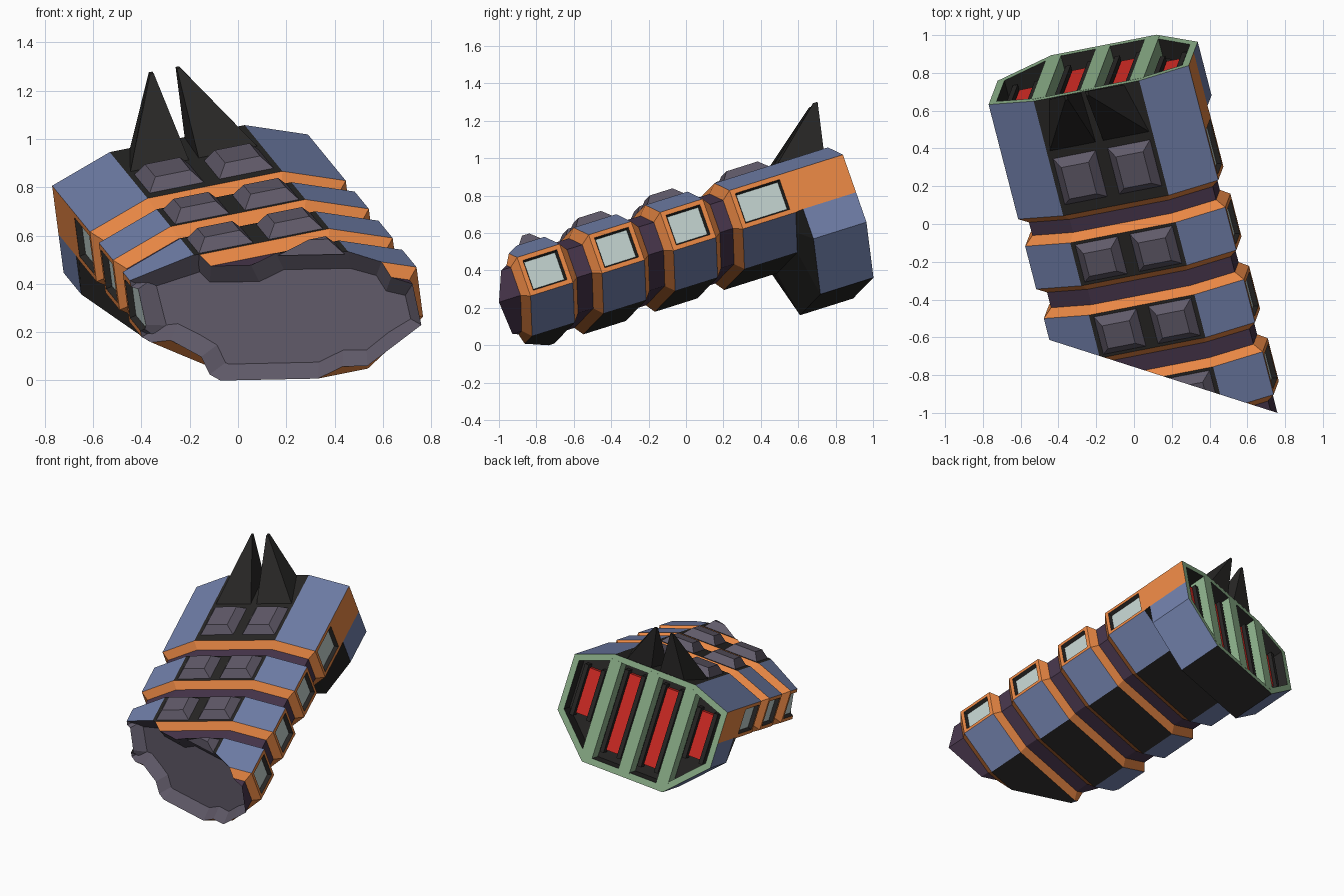
import bpy, bmesh
from mathutils import Vector, Matrix

if "Cube" in bpy.data.objects:
    bpy.data.objects.remove(bpy.data.objects["Cube"])

# Tilted ship frame: r = right, t = forward from the stern, u = up
B = Vector((-0.239, 0.926, 0.292)).normalized()
R = Vector((0.963, 0.188, 0.193))
R = (R - B * R.dot(B)).normalized()
U = R.cross(B)
C = Vector((-0.211, 0.8125, 0.6925))


def P(r, t, u):
    return C - B * t + R * r + U * u


def rgb(*c):
    return tuple((v / 255) ** 2.2 for v in c) + (1,)


MATS = []
NAMES = ["blue", "orange", "purple", "dark", "green", "red", "glass", "grey"]
COLS = [(112, 126, 168), (232, 134, 70), (72, 56, 76), (44, 43, 42),
        (140, 176, 138), (215, 48, 42), (192, 208, 204), (96, 90, 104)]
for n, c in zip(NAMES, COLS):
    m = bpy.data.materials.new(n)
    m.diffuse_color = rgb(*c)
    m.use_nodes = True
    m.node_tree.nodes["Principled BSDF"].inputs["Base Color"].default_value = m.diffuse_color
    MATS.append(m)
BLUE, ORANGE, PURPLE, DARK, GREEN, RED, GLASS, GREY = range(8)


def finish(bm, name):
    bmesh.ops.recalc_face_normals(bm, faces=bm.faces)
    me = bpy.data.meshes.new(name)
    bm.to_mesh(me)
    bm.free()
    for m in MATS:
        me.materials.append(m)
    ob = bpy.data.objects.new(name, me)
    bpy.context.collection.objects.link(ob)
    return ob


def cut(bm):
    # slanted break at the front; returns the new cap faces
    res = bmesh.ops.bisect_plane(bm, geom=bm.verts[:] + bm.edges[:] + bm.faces[:],
                                 plane_co=(0, -0.757, 0), plane_no=(-0.32, -1, 0),
                                 clear_outer=True)
    edges = [e for e in res["geom_cut"] if isinstance(e, bmesh.types.BMEdge)]
    if not edges:
        return []
    return bmesh.ops.holes_fill(bm, edges=edges, sides=0)["faces"]


def ring(half):
    return half + [(-r, u) for r, u in reversed(half)]


# Cross-sections (right half, top to bottom)
STERN = ring([(.29, .33), (.55, .235), (.55, .02), (.55, -.15), (.29, -.413)])
RIM = ring([(.275, .29), (.51, .205), (.51, .02), (.51, -.13), (.275, -.37)])
MAIN = ring([(.29, .33), (.55, .235), (.55, .015), (.42, -.073), (.29, -.16)])
CORE = ring([(.27, .285), (.505, .2), (.505, .04), (.387, -.038), (.27, -.115)])

# per-side colours: slope, side, lower, lower, bottom, mirrored, top
PLATE = [BLUE, ORANGE, BLUE, BLUE, DARK, BLUE, BLUE, ORANGE, BLUE, DARK]
SKIRT_FRONT = [BLUE, ORANGE, DARK, DARK, DARK, DARK, DARK, ORANGE, BLUE, DARK]

# Hull: one loft from the engine recess to the break (t, section, colours of band before it)
bands = [(.11, RIM, None), (0, RIM, [DARK] * 10), (0, STERN, [GREEN] * 10),
         (.306, STERN, PLATE), (.35, MAIN, SKIRT_FRONT), (.655, MAIN, PLATE),
         (.695, CORE, [ORANGE] * 10)]
window_bands = [5]
for i in range(3):
    s = .81 + .413 * i
    bands += [(s - .04, CORE, [PURPLE] * 10), (s, MAIN, [ORANGE] * 10),
              (s + .245, MAIN, PLATE), (s + .285, CORE, [ORANGE] * 10)]
    window_bands.append(len(bands) - 2)
bands.append((2.5, CORE, [PURPLE] * 10))

bm = bmesh.new()
prev, windows = None, []
for k, (t, sec, cols) in enumerate(bands):
    vs = [bm.verts.new(P(r, t, u)) for r, u in sec]
    if prev:
        for j in range(10):
            f = bm.faces.new((prev[j], prev[(j + 1) % 10], vs[(j + 1) % 10], vs[j]))
            f.material_index = cols[j]
            if k in window_bands and j in (1, 7):
                windows.append(f)
    else:
        bm.faces.new(vs).material_index = DARK
    prev = vs
bm.faces.new(prev)
bmesh.ops.recalc_face_normals(bm, faces=bm.faces)
# Recessed side windows
bmesh.ops.inset_individual(bm, faces=windows, thickness=.035)
walls = bmesh.ops.inset_individual(bm, faces=windows, thickness=.012, depth=-.025)["faces"]
for f in walls:
    f.material_index = DARK
for f in windows:
    f.material_index = GLASS
# Broken, dished front
cap = cut(bm)
bmesh.ops.recalc_face_normals(bm, faces=bm.faces)
for f in cap:
    f.material_index = GREY
dish = bmesh.ops.inset_region(bm, faces=cap, thickness=.07, depth=-.06)["faces"]
for f in dish:
    f.material_index = GREY
finish(bm, "hull")


def hexa(bm, low, high, mat):
    # solid between two quads given as (r, t, u) corners
    a = [bm.verts.new(P(*p)) for p in low]
    b = [bm.verts.new(P(*p)) for p in high]
    fs = [bm.faces.new(a[::-1]), bm.faces.new(b)]
    fs += [bm.faces.new((a[i], a[(i + 1) % 4], b[(i + 1) % 4], b[i])) for i in range(4)]
    for f in fs:
        f.material_index = mat


def quad(r, t, hr, ht, u):
    return [(r - hr, t - ht, u), (r + hr, t - ht, u), (r + hr, t + ht, u), (r - hr, t + ht, u)]


# Raised roof panels, two per section
bm = bmesh.new()
for t, ht in ((.465, .14), (.932, .115), (1.345, .115), (1.758, .115)):
    for r in (-.15, .15):
        hexa(bm, quad(r, t, .125, ht, .32), quad(r, t, .075, ht - .05, .38), GREY)
cut(bm)
finish(bm, "roof_panels")

# Twin roof fins leaning over the stern
bm = bmesh.new()
for s in (-1, 1):
    base = [(s * .02, .3, .32), (s * .28, .3, .32), (s * .21, .01, .32), (s * .03, .01, .32)]
    tip = [(s * .05, -.06, .61), (s * .065, -.06, .61), (s * .065, -.085, .61), (s * .05, -.085, .61)]
    hexa(bm, base, tip, DARK)
finish(bm, "roof_fins")


def box(bm, r, hr, t0, t1, u0, u1, mat):
    h = (t1 - t0) / 2
    hexa(bm, quad(r, t0 + h, hr, h, u0), quad(r, t0 + h, hr, h, u1), mat)


# Engine grille bars
bm = bmesh.new()
for r, u0, u1 in ((-.27, -.375, .295), (0, -.385, .31), (.27, -.375, .295)):
    box(bm, r, .04, -.001, .11, u0, u1, GREEN)
finish(bm, "engine_bars")

# Glowing engine strips with dark surrounds
bm = bmesh.new()
for s in (-1, 1):
    for r, u0, u1 in ((.135, -.3, .23), (.405, -.14, .17)):
        box(bm, s * r, .042, .07, .11, u0, u1, RED)
        for d in (-.06, .06):
            box(bm, s * r + d, .014, .045, .11, u0 - .02, u1 + .02, DARK)
finish(bm, "engine_strips")
